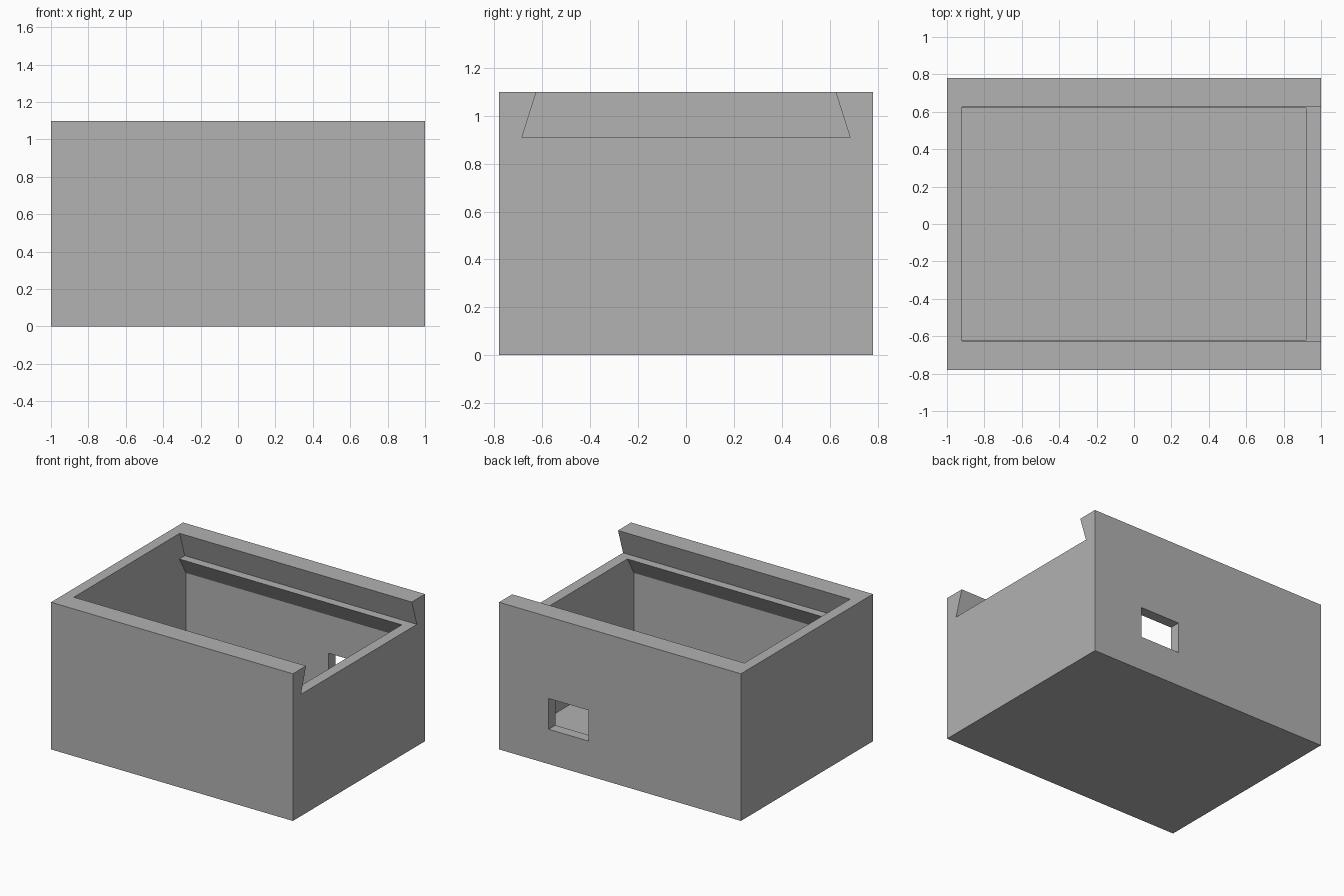
import bpy
import bmesh

default = bpy.data.objects.get("Cube")
if default:
    bpy.data.objects.remove(default, do_unlink=True)

HALF_X, HALF_Y, HEIGHT = 1.0, 0.78, 1.1
WALL = 0.08
RAIL_Z = 0.91          # floor of the sliding lid groove

grey = bpy.data.materials.new("plain_grey")
grey.use_nodes = True
colour = (0.445, 0.445, 0.445, 1)
grey.diffuse_color = colour
grey.node_tree.nodes["Principled BSDF"].inputs["Base Color"].default_value = colour


def prism(name, half_profile, x0, x1):
    """Extrude a y-symmetric (half width, z) profile along x."""
    outline = half_profile + [(-y, z) for y, z in reversed(half_profile)]
    bm = bmesh.new()
    face = bm.faces.new([bm.verts.new((x0, y, z)) for y, z in outline])
    grown = bmesh.ops.extrude_face_region(bm, geom=[face])["geom"]
    moved = [v for v in grown if isinstance(v, bmesh.types.BMVert)]
    bmesh.ops.translate(bm, verts=moved, vec=(x1 - x0, 0, 0))
    bmesh.ops.recalc_face_normals(bm, faces=bm.faces)
    mesh = bpy.data.meshes.new(name)
    bm.to_mesh(mesh)
    bm.free()
    mesh.materials.append(grey)
    obj = bpy.data.objects.new(name, mesh)
    bpy.context.collection.objects.link(obj)
    return obj


# Solid block of the box
box = prism("box_body", [(HALF_Y, 0), (HALF_Y, HEIGHT)], -HALF_X, HALF_X)

# Dovetail groove for a sliding lid, open at the +x end
groove = prism("lid_groove_cutter", [(0.685, RAIL_Z), (0.593, HEIGHT + 0.1)],
               -HALF_X + WALL, HALF_X + 0.1)

# Inner cavity, narrowing under the lid ledges
inner = HALF_Y - WALL
cavity = prism("cavity_cutter",
               [(inner, WALL), (inner, 0.775), (0.62, RAIL_Z), (0.62, RAIL_Z + 0.05)],
               -HALF_X + WALL, HALF_X - WALL)

# Rectangular port through the back wall
port = prism("port_cutter", [(0.1, 0.26), (0.1, 0.49)], 0.26, 0.59)
port.location.y = HALF_Y - WALL / 2

for cutter in (groove, cavity, port):
    cutter.hide_render = True
    cutter.hide_viewport = True
    cut = box.modifiers.new(cutter.name, "BOOLEAN")
    cut.operation = "DIFFERENCE"
    cut.solver = "EXACT"
    cut.object = cutter

# Bake the cuts into the body and remove the cutters
bpy.context.view_layer.update()
graph = bpy.context.evaluated_depsgraph_get()
result = bpy.data.meshes.new_from_object(box.evaluated_get(graph))
box.modifiers.clear()
box.data = result
for cutter in (groove, cavity, port):
    bpy.data.objects.remove(cutter, do_unlink=True)
